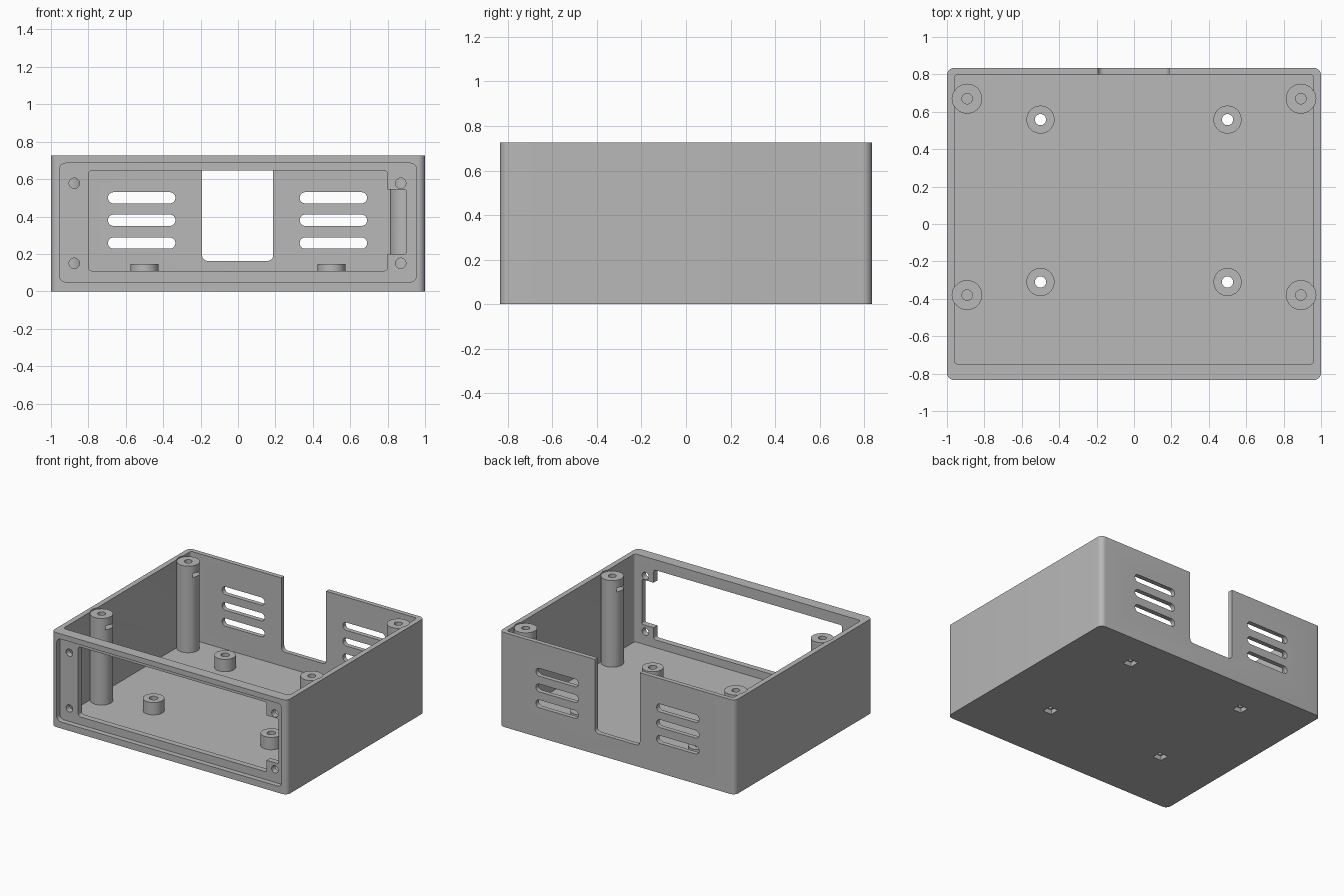
import bpy
import bmesh
from math import cos, sin, pi, radians

cube = bpy.data.objects.get("Cube")
if cube:
    bpy.data.objects.remove(cube, do_unlink=True)

grey = bpy.data.materials.new("plain_grey")
grey.use_nodes = True
COLOUR = (0.48, 0.48, 0.48, 1)
grey.diffuse_color = COLOUR
grey.node_tree.nodes["Principled BSDF"].inputs["Base Color"].default_value = COLOUR


def prism(name, u, v, w, r=0.0, axis="Z", steps=8):
    """Rounded rectangle over the ranges u, v, extruded over w along an axis."""
    pts = []
    corners = [(u[1], v[1], -1, -1), (u[0], v[1], 1, -1),
               (u[0], v[0], 1, 1), (u[1], v[0], -1, 1)]
    for i, (cu, cv, su, sv) in enumerate(corners):
        for k in range(steps + 1 if r else 1):
            a = pi / 2 * (i + k / steps)
            pts.append((cu + su * r + r * cos(a), cv + sv * r + r * sin(a)))
    bm = bmesh.new()
    place = (lambda p, h: (p[0], p[1], h)) if axis == "Z" else (lambda p, h: (p[0], h, p[1]))
    low = [bm.verts.new(place(p, w[0])) for p in pts]
    high = [bm.verts.new(place(p, w[1])) for p in pts]
    bm.faces.new(low)
    bm.faces.new(high)
    for i in range(len(pts)):
        j = (i + 1) % len(pts)
        bm.faces.new((low[i], low[j], high[j], high[i]))
    bmesh.ops.remove_doubles(bm, verts=bm.verts, dist=1e-5)
    bmesh.ops.recalc_face_normals(bm, faces=bm.faces)
    mesh = bpy.data.meshes.new(name)
    bm.to_mesh(mesh)
    bm.free()
    mesh.materials.append(grey)
    obj = bpy.data.objects.new(name, mesh)
    bpy.context.collection.objects.link(obj)
    return obj


def disc(name, u, v, w, r, axis="Z"):
    return prism(name, (u - r, u + r), (v - r, v + r), w, r, axis)


def activate(obj):
    bpy.ops.object.select_all(action="DESELECT")
    obj.select_set(True)
    bpy.context.view_layer.objects.active = obj


def cut(target, cutter):
    cutter.hide_render = True
    mod = target.modifiers.new("cut", "BOOLEAN")
    mod.operation, mod.solver, mod.object = "DIFFERENCE", "EXACT", cutter
    activate(target)
    bpy.ops.object.modifier_apply(modifier=mod.name)
    bpy.data.objects.remove(cutter, do_unlink=True)


HEIGHT, FLOOR, POST_TOP = 0.725, 0.05, 0.715
SIDES = ((-1, "right"), (1, "left"))

# Open-topped enclosure
shell = prism("enclosure", (-1, 1), (-0.835, 0.835), (0, HEIGHT), 0.04)
cut(shell, prism("cavity", (-0.96, 0.96), (-0.75, 0.8), (FLOOR, 1), 0.02))

# Front panel: recess, window, side notch and screw holes
cut(shell, prism("recess", (-0.955, 0.955), (0.05, 0.685), (-1, -0.795), 0.035, "Y"))
cut(shell, prism("window", (-0.8, 0.8), (0.11, 0.645), (-1, -0.7), 0.018, "Y"))
cut(shell, prism("notch", (0.7, 0.9), (0.2, 0.545), (-1, -0.7), 0.012, "Y"))
for x in (-0.875, 0.87):
    for z in (0.15, 0.578):
        cut(shell, disc("screw_hole", x, z, (-1, -0.7), 0.028, "Y"))

# Back panel: open cutout and vent slots
cut(shell, prism("cutout", (-0.192, 0.188), (0.163, 1), (0.7, 1), 0.03, "Y"))
for lo in (-0.695, 0.33):
    for z in (0.258, 0.38, 0.5):
        cut(shell, prism("vent", (lo, lo + 0.36), (z - 0.03, z + 0.03), (0.7, 1), 0.029, "Y"))

parts = [shell]
for s, side in SIDES:
    # Tall lid posts with a screw hole and an inward nut slot
    for y, end in ((-0.38, "front"), (0.67, "back")):
        x = s * 0.892
        cut(shell, disc("rim_pocket", x, y, (POST_TOP, 1), 0.08))
        post = disc(f"lid_post_{end}_{side}", x, y, (0.03, POST_TOP), 0.08)
        cut(post, disc("bore", x, y, (0.5, 1), 0.028))
        inner = x - s * 0.12
        outer = x + s * 0.045
        cut(post, prism("nut_slot", sorted((inner, outer)), (y - 0.045, y + 0.045), (0.625, 0.655)))
        parts.append(post)

    # Short board standoffs, bored through the floor, with nut pockets below
    for y, end in ((-0.31, "front"), (0.558, "back")):
        x = s * 0.5
        cut(shell, disc("floor_bore", x, y, (-1, 1), 0.03))
        cut(shell, prism("nut_pocket", (x - 0.037, x + 0.037), (y - 0.037, y + 0.037), (-1, 0.035)))
        standoff = disc(f"standoff_{end}_{side}", x, y, (0.04, 0.145), 0.075)
        cut(standoff, disc("bore", x, y, (-1, 1), 0.03))
        parts.append(standoff)

for obj in parts:
    activate(obj)
    bpy.ops.object.shade_smooth_by_angle(angle=radians(30))
